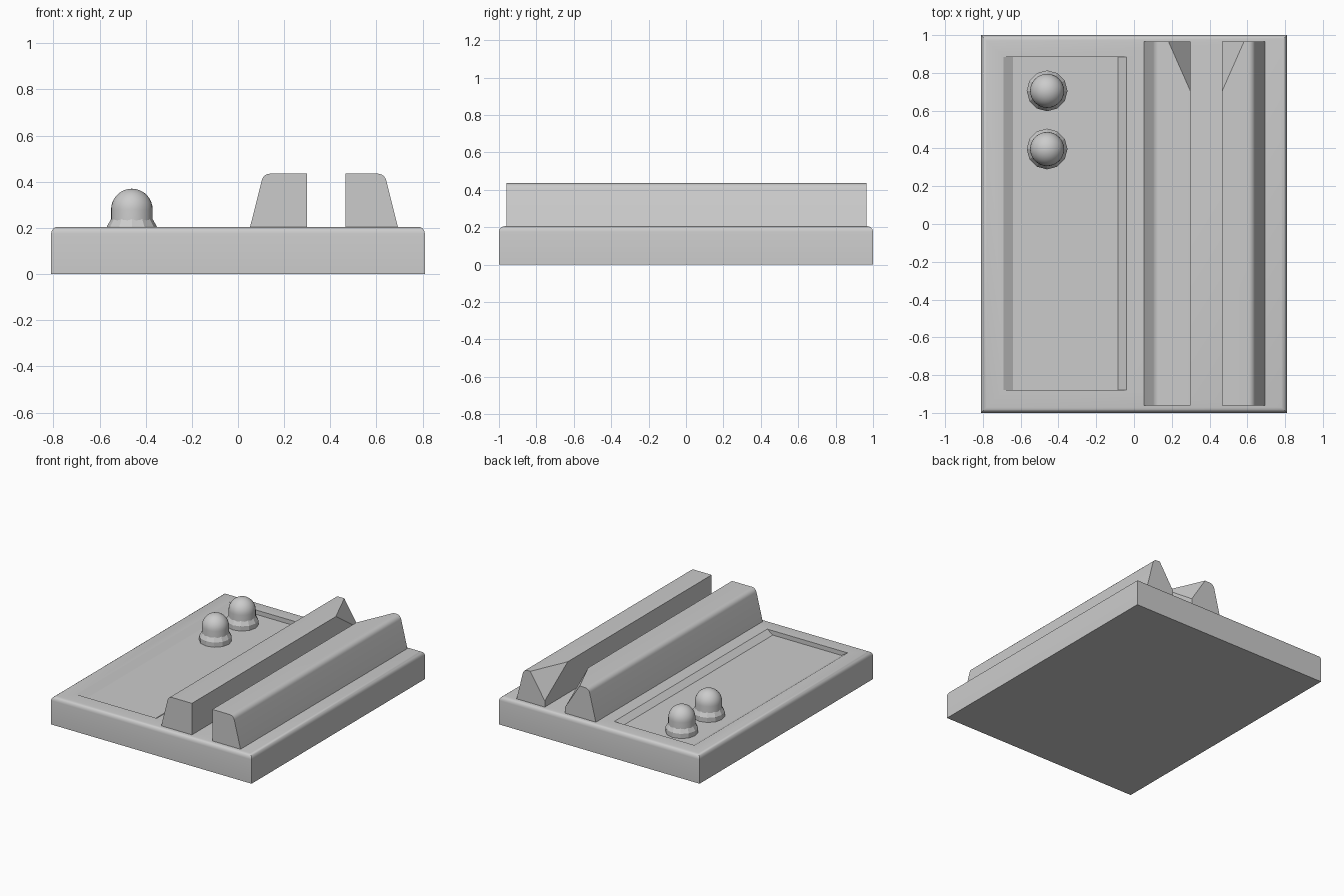
import bpy, bmesh, math
from mathutils import Vector

if "Cube" in bpy.data.objects:
    bpy.data.objects.remove(bpy.data.objects["Cube"])


def make_object(name, bm):
    bmesh.ops.recalc_face_normals(bm, faces=bm.faces[:])
    mesh = bpy.data.meshes.new(name)
    bm.to_mesh(mesh)
    bm.free()
    obj = bpy.data.objects.new(name, mesh)
    bpy.context.collection.objects.link(obj)
    return obj


def smooth(obj, angle=35):
    bpy.ops.object.select_all(action='DESELECT')
    obj.select_set(True)
    bpy.context.view_layer.objects.active = obj
    bpy.ops.object.shade_smooth_by_angle(angle=math.radians(angle))


def extrude_profile(points, y0, y1):
    """Prism along y from an (x, z) outline."""
    bm = bmesh.new()
    face = bm.faces.new([bm.verts.new((x, y0, z)) for x, z in points])
    res = bmesh.ops.extrude_face_region(bm, geom=[face])
    moved = [g for g in res['geom'] if isinstance(g, bmesh.types.BMVert)]
    bmesh.ops.translate(bm, verts=moved, vec=(0, y1 - y0, 0))
    return bm


def lathe(name, profile, sides, x, y):
    """Solid of revolution from (radius, z) points, starting and ending with caps."""
    bm = bmesh.new()
    verts = [bm.verts.new((r, 0, z)) for r, z in profile]
    edges = [bm.edges.new(pair) for pair in zip(verts, verts[1:])]
    bmesh.ops.spin(bm, geom=verts + edges, cent=(0, 0, 0), axis=(0, 0, 1),
                   angle=math.tau, steps=sides)
    bmesh.ops.remove_doubles(bm, verts=bm.verts[:], dist=1e-4)
    obj = make_object(name, bm)
    obj.location = (x, y, 0)
    return obj


TOP, FLOOR = 0.205, 0.173

# Base plate: rounded upper edges
bm = bmesh.new()
bmesh.ops.create_cube(bm, size=1)
for v in bm.verts:
    v.co = (v.co.x * 1.62, v.co.y * 2, (v.co.z + 0.5) * TOP)
rim = [e for e in bm.edges if all(v.co.z > 0.1 for v in e.verts)]
bmesh.ops.bevel(bm, geom=rim, offset=0.03, segments=4, profile=0.5, affect='EDGES')
base = make_object("base_plate", bm)

# Shallow tray with sloping long sides, cut into the base
rise = (0.1 + TOP - FLOOR) / (TOP - FLOOR)
cutter = make_object("tray_cutter", extrude_profile(
    [(-0.64, FLOOR), (-0.085, FLOOR),
     (-0.085 + 0.045 * rise, TOP + 0.1), (-0.64 - 0.05 * rise, TOP + 0.1)],
    -0.88, 0.885))
cut = base.modifiers.new("tray", 'BOOLEAN')
cut.operation = 'DIFFERENCE'
cut.solver = 'EXACT'
cut.object = cutter
bpy.context.view_layer.objects.active = base
bpy.ops.object.modifier_apply(modifier=cut.name)
cutter.hide_render = True
bpy.data.objects.remove(cutter)
smooth(base, 30)


# Rails: rounded outer shoulder, sloping outer side, flared entry at the back
def rail(name, inner, width, side):
    z1, r = 0.435, 0.037
    outline = [(0, TOP - 0.01), (0, z1)]
    cx, cz = width - 0.052 - r, z1 - r
    for i in range(7):
        a = math.radians(90 - 77 * i / 6)
        outline.append((cx + r * math.cos(a), cz + r * math.sin(a)))
    outline.append((width, TOP - 0.01))
    bm = extrude_profile([(inner + side * x, z) for x, z in outline], -0.96, 0.965)
    a = Vector((inner + side * 0.117, 0.965, z1))
    b = Vector((inner, 0.70, z1))
    c = Vector((inner, 0.965, 0.25))
    normal = (b - a).cross(c - a).normalized()
    if normal.y < 0:
        normal.negate()
    res = bmesh.ops.bisect_plane(bm, geom=bm.verts[:] + bm.edges[:] + bm.faces[:],
                                 plane_co=a, plane_no=normal, clear_outer=True)
    rim = [g for g in res['geom_cut'] if isinstance(g, bmesh.types.BMEdge)]
    bmesh.ops.holes_fill(bm, edges=rim, sides=0)
    smooth(make_object(name, bm), 25)


rail("left_rail", 0.30, 0.25, -1)
rail("right_rail", 0.465, 0.23, 1)

# Domed buttons, each on a faceted collar
dome = [(0, FLOOR), (0.09, FLOOR)] + [
    (0.09 * math.cos(math.radians(a)), 0.28 + 0.09 * math.sin(math.radians(a)))
    for a in range(0, 90, 10)] + [(0, 0.37)]
collar = [(0, FLOOR - 0.005), (0.108, FLOOR - 0.005), (0.108, 0.207),
          (0.09, 0.238), (0, 0.238)]
for label, y in (("back", 0.705), ("front", 0.397)):
    lathe(label + "_button_collar", collar, 12, -0.46, y)
    smooth(lathe(label + "_button_dome", dome, 32, -0.46, y))
